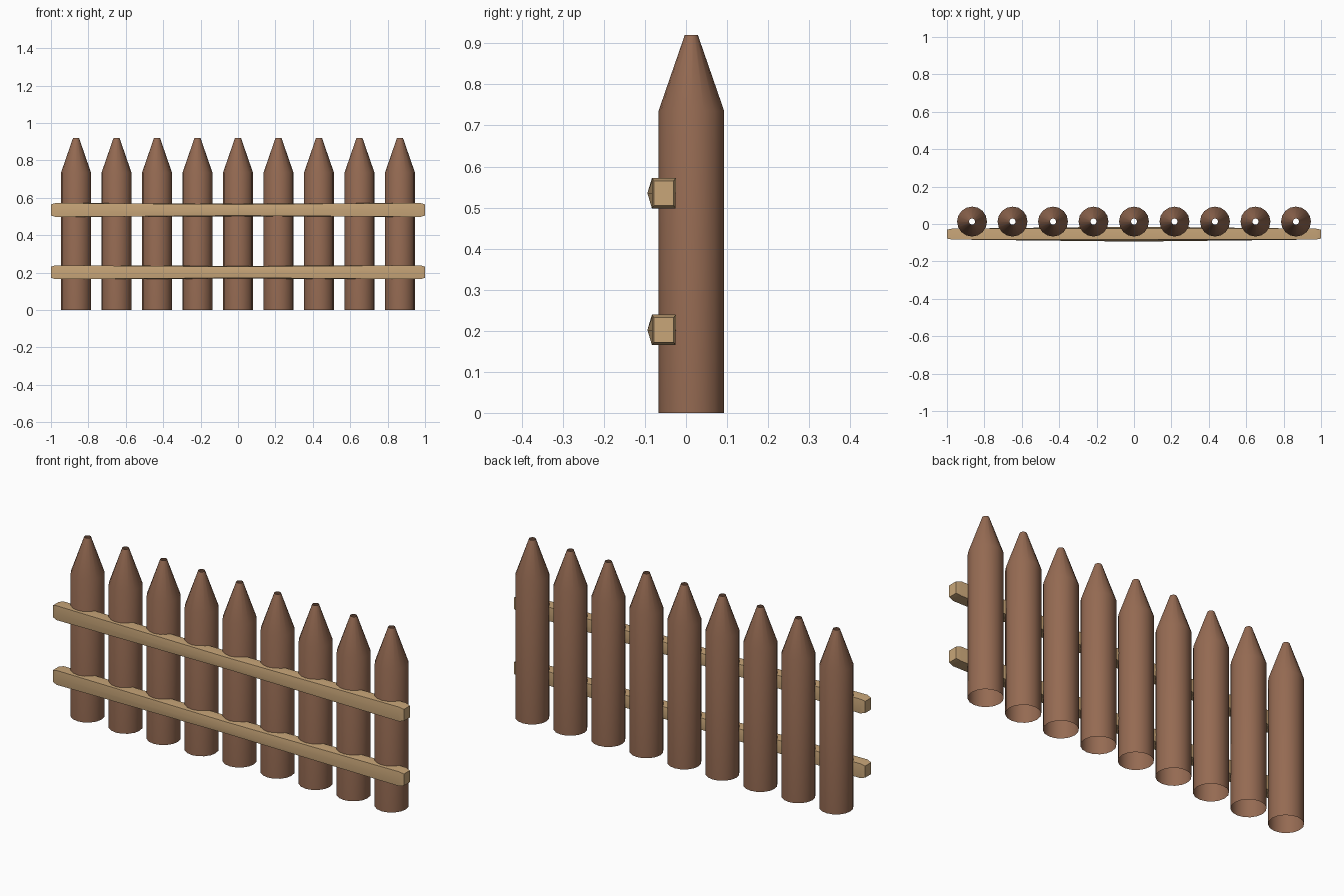
import bpy
from math import cos, sin, pi, radians

if "Cube" in bpy.data.objects:
    bpy.data.objects.remove(bpy.data.objects["Cube"])


def material(name, color):
    m = bpy.data.materials.new(name)
    m.diffuse_color = color
    m.use_nodes = True
    m.node_tree.nodes["Principled BSDF"].inputs["Base Color"].default_value = m.diffuse_color
    return m


def loft(name, rings, mat, caps, angle):
    """Skin a list of equal-length point rings into one mesh."""
    n = len(rings[0])
    verts = [p for r in rings for p in r]
    faces = [(i * n + j, i * n + (j + 1) % n, (i + 1) * n + (j + 1) % n, (i + 1) * n + j)
             for i in range(len(rings) - 1) for j in range(n)]
    if caps:
        faces += [tuple(reversed(range(n))), tuple(range(len(verts) - n, len(verts)))]
    me = bpy.data.meshes.new(name)
    me.from_pydata(verts, [], faces)
    me.materials.append(mat)
    ob = bpy.data.objects.new(name, me)
    bpy.context.collection.objects.link(ob)
    bpy.ops.object.select_all(action='DESELECT')
    ob.select_set(True)
    bpy.context.view_layer.objects.active = ob
    bpy.ops.object.shade_smooth_by_angle(angle=radians(angle))
    return ob


brown = material("dark_wood", (0.30, 0.145, 0.085, 1))
tan = material("light_wood", (0.58, 0.38, 0.19, 1))

# Pointed stakes: open tubes with a tapered tip
SIDES = 16
for k in range(9):
    cx = (k - 4) * 0.2165
    rings = [[(cx + r * cos(2 * pi * j / SIDES), 0.013 + r * sin(2 * pi * j / SIDES), z)
              for j in range(SIDES)]
             for r, z in ((0.08, 0), (0.08, 0.735), (0.016, 0.92))]
    loft(f"stake_{k + 1}", rings, brown, False, 30)


# Rail cross-section: rectangle whose side midpoints can bulge outwards
def section(x, cz, hy, hz, bulge_y=0.0, bulge_z=0.0):
    cy = -0.054
    pts = [(-hy, -hz), (0, -hz - bulge_z), (hy, -hz), (hy + bulge_y, 0),
           (hy, hz), (0, hz + bulge_z), (-hy, hz), (-hy - bulge_y, 0)]
    return [(x, cy + y, cz + z) for y, z in pts]


# Two hewn rails, chamfered at the ends and swelling towards the middle
for name, cz in (("lower_rail", 0.202), ("upper_rail", 0.535)):
    rings = [section(-1.0, cz, 0.024, 0.030),
             section(-0.975, cz, 0.029, 0.037),
             section(0, cz, 0.029, 0.030, 0.011, 0.004),
             section(0.975, cz, 0.029, 0.037),
             section(1.0, cz, 0.024, 0.030)]
    loft(name, rings, tan, True, 25)
